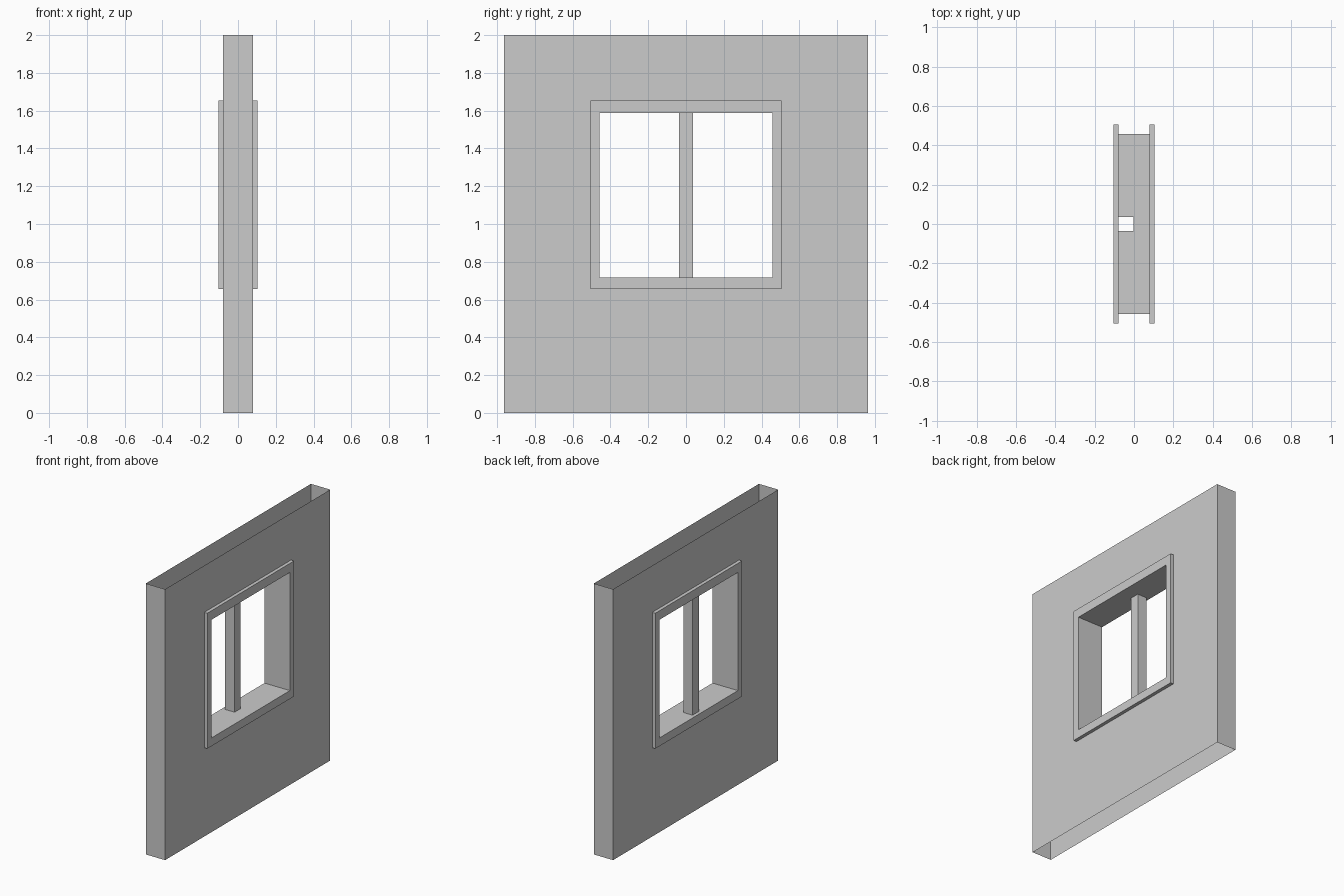
import bpy

if "Cube" in bpy.data.objects:
    bpy.data.objects.remove(bpy.data.objects["Cube"])

WALL_X, TRIM_X = 0.079, 0.104                # half depths of wall and trim
WALL = (0.963, 0.0, 2.0)                     # half width, bottom, top
TRIM = (0.506, 0.655, 1.655)
OPEN = (0.457, 0.716, 1.588)
POST_Y, POST_X0, POST_X1 = 0.036, -0.079, -0.003


def loop(x, rect):
    w, z0, z1 = rect
    return [(x, -w, z0), (x, w, z0), (x, w, z1), (x, -w, z1)]


def strip(a, b):
    """Four quads joining two rectangular loops."""
    return [(a[i], a[(i + 1) % 4], b[(i + 1) % 4], b[i]) for i in range(4)]


def sweep(sections):
    loops = [loop(x, r) for x, r in sections]
    return [q for a, b in zip(loops, loops[1:]) for q in strip(a, b)]


def make(name, quads):
    verts, index, faces = [], {}, []
    for q in quads:
        for p in q:
            if p not in index:
                index[p] = len(verts)
                verts.append(p)
        faces.append([index[p] for p in q])
    mesh = bpy.data.meshes.new(name)
    mesh.from_pydata(verts, [], faces)
    mesh.update()
    ob = bpy.data.objects.new(name, mesh)
    bpy.context.collection.objects.link(ob)


# Wall: two faces with the window cut out, closed ends, open top and bottom
wall = sweep([(WALL_X, WALL), (WALL_X, TRIM)])
wall += sweep([(-WALL_X, TRIM), (-WALL_X, WALL)])
w, z0, z1 = WALL
for s in (1, -1):
    x, y = s * WALL_X, s * w
    wall.append(((x, y, z0), (-x, y, z0), (-x, y, z1), (x, y, z1)))
make("wall", wall)

# Window frame: raised trim on both sides, lined opening between
frame = sweep([(WALL_X, TRIM), (TRIM_X, TRIM), (TRIM_X, OPEN), (POST_X1, OPEN)])
frame += sweep([(POST_X0, OPEN), (-TRIM_X, OPEN), (-TRIM_X, TRIM), (-WALL_X, TRIM)])
# Lining band beside the post, with sill and head left open under the post
bottom, right, top, left = strip(loop(POST_X1, OPEN), loop(POST_X0, OPEN))
frame += [right, left]
w, z0, z1 = OPEN
for ya, yb in ((-w, -POST_Y), (POST_Y, w)):
    for z, a, b in ((z0, ya, yb), (z1, yb, ya)):
        frame.append(((POST_X1, a, z), (POST_X1, b, z), (POST_X0, b, z), (POST_X0, a, z)))
make("window_frame", frame)

# Centre post: hollow, open at both ends
ring = [(POST_X0, -POST_Y), (POST_X1, -POST_Y), (POST_X1, POST_Y), (POST_X0, POST_Y)]
post = []
for i in range(4):
    a, b = ring[i], ring[(i + 1) % 4]
    post.append(((*a, z0), (*b, z0), (*b, z1), (*a, z1)))
make("centre_post", post)
